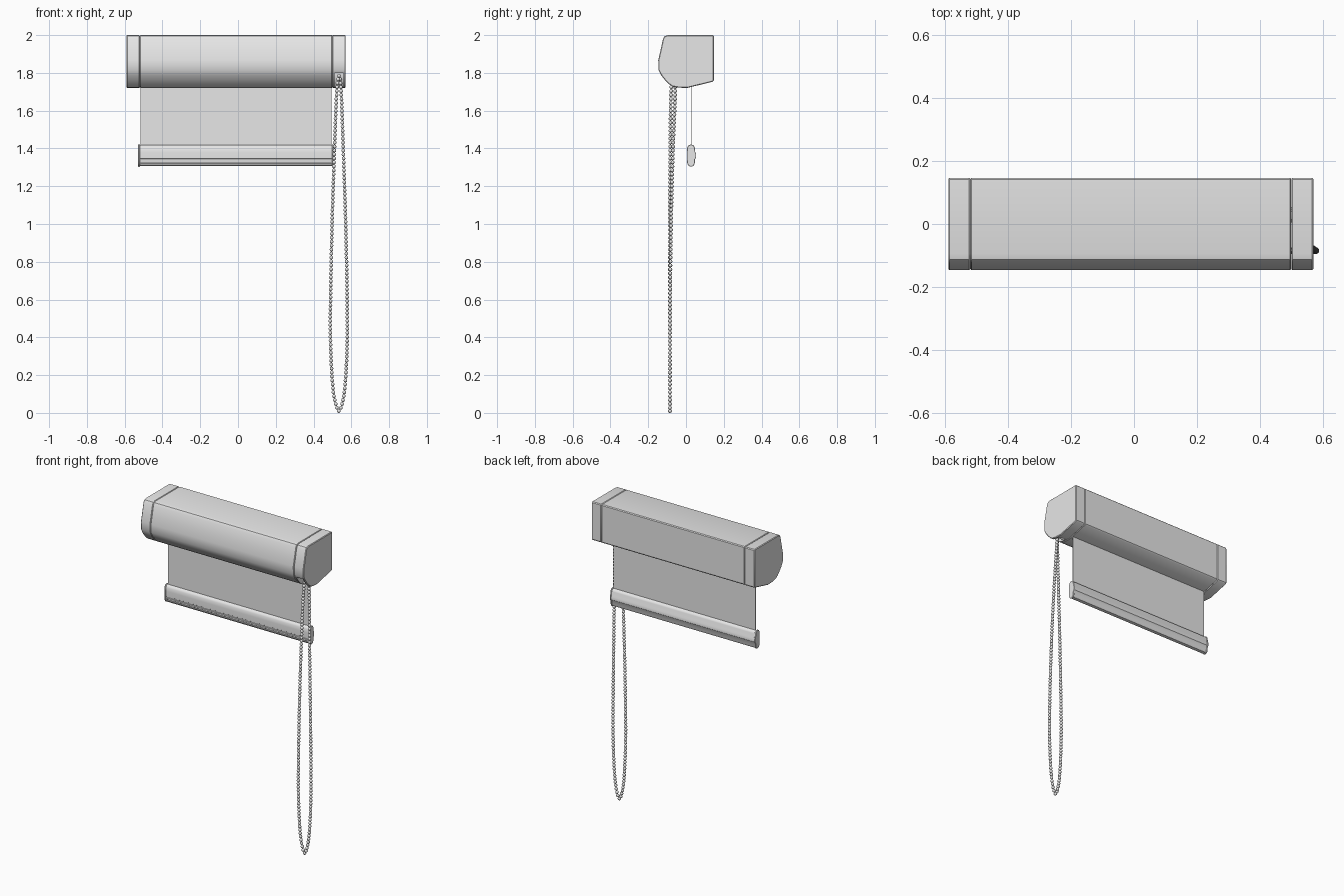
import bpy, bmesh, math
from mathutils import Vector

if "Cube" in bpy.data.objects:
    bpy.data.objects.remove(bpy.data.objects["Cube"])

grey = bpy.data.materials.new("light_grey")
grey.diffuse_color = (0.8, 0.8, 0.8, 1)
grey.use_nodes = True
grey.node_tree.nodes["Principled BSDF"].inputs["Base Color"].default_value = grey.diffuse_color


def finish(name, bm, angle=40):
    bmesh.ops.recalc_face_normals(bm, faces=bm.faces[:])
    me = bpy.data.meshes.new(name)
    bm.to_mesh(me)
    bm.free()
    me.materials.append(grey)
    ob = bpy.data.objects.new(name, me)
    bpy.context.collection.objects.link(ob)
    bpy.ops.object.select_all(action='DESELECT')
    ob.select_set(True)
    bpy.context.view_layer.objects.active = ob
    bpy.ops.object.shade_smooth_by_angle(angle=math.radians(angle))
    return ob


def extrude_x(name, profile, x0, x1, rim=0.0):
    """Solid from a (y, z) profile running along x, with softened end rims."""
    bm = bmesh.new()
    a = [bm.verts.new((x0, y, z)) for y, z in profile]
    b = [bm.verts.new((x1, y, z)) for y, z in profile]
    ends = [bm.faces.new(a), bm.faces.new(b[::-1])]
    n = len(profile)
    for i in range(n):
        j = (i + 1) % n
        bm.faces.new((a[i], b[i], b[j], a[j]))
    bmesh.ops.recalc_face_normals(bm, faces=bm.faces[:])
    if rim:
        edges = list({e for f in ends for e in f.edges})
        bmesh.ops.bevel(bm, geom=edges, offset=rim, segments=1, affect='EDGES')
    return finish(name, bm)


def spline(pts, steps):
    """Closed smooth curve through the points."""
    out, n = [], len(pts)
    for i in range(n):
        p0, p1, p2, p3 = (Vector(pts[(i + k) % n]) for k in (-1, 0, 1, 2))
        m1, m2 = (p2 - p0), (p3 - p1)
        d = (p2 - p1).length
        m1 *= d / max((p1 - p0).length + d, 1e-6)
        m2 *= d / max((p3 - p2).length + d, 1e-6)
        for s in range(steps):
            t = s / steps
            out.append((2*t**3 - 3*t*t + 1)*p1 + (t**3 - 2*t*t + t)*m1
                       + (3*t*t - 2*t**3)*p2 + (t**3 - t*t)*m2)
    return out


# cassette cover and end caps
case = [(0.142, 2.0), (-0.095, 2.0), (-0.113, 1.995), (-0.122, 1.98), (-0.135, 1.92),
        (-0.147, 1.868), (-0.146, 1.815), (-0.13, 1.785), (-0.11, 1.76), (-0.09, 1.74),
        (-0.07, 1.727), (-0.04, 1.722), (0.005, 1.72), (0.141, 1.753), (0.147, 1.76),
        (0.147, 1.995)]
extrude_x("cassette_cover", case, -0.519, 0.499, 0.003)
extrude_x("left_end_cap", case, -0.59, -0.52, 0.004)
right_cap = extrude_x("right_end_cap", case, 0.50, 0.57, 0.004)

# chain opening in the right cap
slot = [(-0.2, 1.68), (-0.2, 1.80), (-0.035, 1.80), (-0.035, 1.68)]
cutter = extrude_x("chain_slot_cutter", slot, 0.512, 0.558)
cutter.hide_render = True
mod = right_cap.modifiers.new("slot", 'BOOLEAN')
mod.object = cutter
mod.operation = 'DIFFERENCE'
mod.solver = 'EXACT'
bpy.context.view_layer.objects.active = right_cap
bpy.ops.object.modifier_apply(modifier="slot")
bpy.data.objects.remove(cutter)

# hanging fabric
extrude_x("fabric", [(0.0255, 1.40), (0.0255, 1.75), (0.0285, 1.75), (0.0285, 1.40)],
          -0.515, 0.495)

# bottom bar with grooves low on the front, and its end caps
bar = [(0.027, 1.418), (0.016, 1.414), (0.009, 1.402), (0.007, 1.38), (0.007, 1.347),
       (0.010, 1.345), (0.010, 1.340), (0.007, 1.338), (0.008, 1.329), (0.011, 1.327),
       (0.012, 1.323), (0.010, 1.320), (0.016, 1.309), (0.027, 1.306), (0.038, 1.309),
       (0.044, 1.322), (0.045, 1.345), (0.051, 1.352), (0.051, 1.372), (0.046, 1.38),
       (0.045, 1.402), (0.038, 1.414)]
extrude_x("bottom_bar", bar, -0.52, 0.498)
cap = [(0.027, 1.421), (0.014, 1.417), (0.006, 1.404), (0.004, 1.38), (0.004, 1.34),
       (0.007, 1.32), (0.015, 1.307), (0.027, 1.303), (0.039, 1.307), (0.046, 1.32),
       (0.048, 1.343), (0.054, 1.352), (0.054, 1.372), (0.049, 1.382), (0.047, 1.404),
       (0.040, 1.417)]
extrude_x("bar_left_cap", cap, -0.529, -0.519, 0.002)
extrude_x("bar_right_cap", cap, 0.497, 0.506, 0.002)

# bead chain loop
path = spline([(0.534, -0.085, 0.01), (0.508, -0.085, 0.09), (0.493, -0.085, 0.28),
               (0.489, -0.085, 0.5), (0.498, -0.085, 1.0), (0.511, -0.083, 1.4),
               (0.524, -0.078, 1.72), (0.535, -0.066, 1.785), (0.545, -0.057, 1.72),
               (0.557, -0.069, 1.4), (0.570, -0.079, 1.0), (0.579, -0.085, 0.5),
               (0.575, -0.085, 0.28), (0.560, -0.085, 0.09)], 60)
lengths = [0.0]
for p, q in zip(path, path[1:] + path[:1]):
    lengths.append(lengths[-1] + (q - p).length)
count = round(lengths[-1] / 0.021)
bm = bmesh.new()
k = 0
beads = []
for i in range(count):
    target = lengths[-1] * i / count
    while lengths[k + 1] < target:
        k += 1
    t = (target - lengths[k]) / (lengths[k + 1] - lengths[k])
    pos = path[k].lerp(path[(k + 1) % len(path)], t)
    beads.append(pos)
    new = bmesh.ops.create_uvsphere(bm, u_segments=10, v_segments=8, radius=0.01)["verts"]
    bmesh.ops.translate(bm, verts=new, vec=pos)
finish("chain_beads", bm, 60)

# thin cord joining the beads
bm = bmesh.new()
rings = []
for i, p in enumerate(beads):
    d = (beads[(i + 1) % count] - beads[i - 1]).normalized()
    u = d.cross(Vector((0, 1, 0))).normalized()
    v = d.cross(u)
    rings.append([bm.verts.new(p + 0.003 * (u * math.cos(a) + v * math.sin(a)))
                  for a in (j * math.tau / 6 for j in range(6))])
for i in range(count):
    r, s = rings[i], rings[(i + 1) % count]
    for j in range(6):
        bm.faces.new((r[j], r[(j + 1) % 6], s[(j + 1) % 6], s[j]))
finish("chain_cord", bm, 60)
